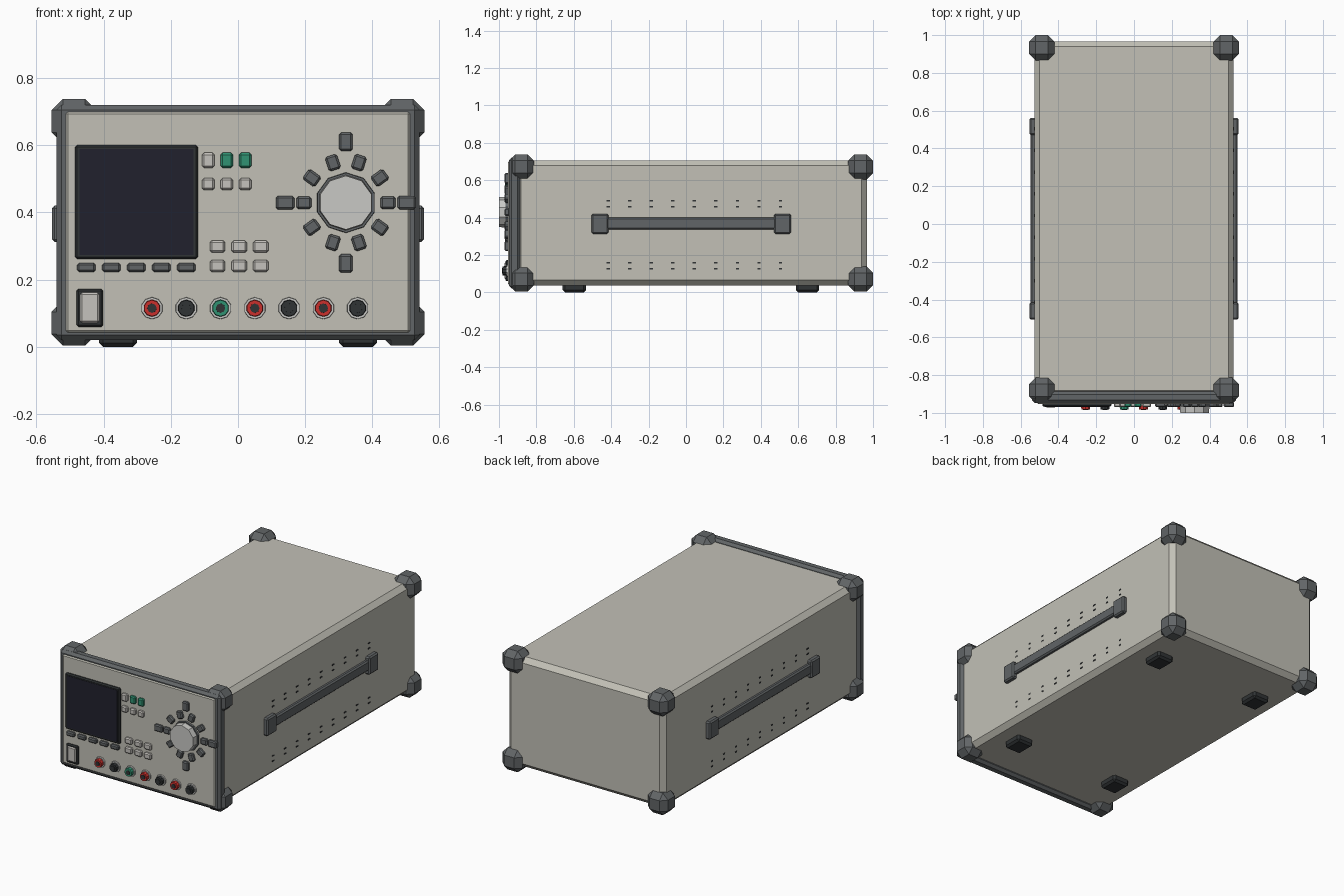
import bpy, bmesh, math
from mathutils import Matrix, Vector

if "Cube" in bpy.data.objects:
    bpy.data.objects.remove(bpy.data.objects["Cube"])


def mat(name, r, g, b):
    m = bpy.data.materials.new(name)
    m.diffuse_color = (r, g, b, 1)
    m.use_nodes = True
    m.node_tree.nodes["Principled BSDF"].inputs["Base Color"].default_value = m.diffuse_color
    return m


BEIGE = mat("warm grey", 0.54, 0.53, 0.47)
DARK = mat("dark grey", 0.12, 0.13, 0.135)
BLACK = mat("black", 0.03, 0.034, 0.036)
NAVY = mat("screen navy", 0.015, 0.015, 0.026)
LIGHT = mat("light grey", 0.56, 0.54, 0.51)
SILVER = mat("silver", 0.58, 0.58, 0.56)
GREEN = mat("green", 0.03, 0.29, 0.17)
RED = mat("red", 0.6, 0.03, 0.025)


def finish(name, bm, m):
    me = bpy.data.meshes.new(name)
    bm.to_mesh(me)
    bm.free()
    me.materials.append(m)
    ob = bpy.data.objects.new(name, me)
    bpy.context.collection.objects.link(ob)
    return ob


def box(name, lo, hi, m, bevel=0.0, turn=0.0):
    """Chamfered box between two corners, optionally turned about y."""
    lo, hi = Vector(lo), Vector(hi)
    bm = bmesh.new()
    bmesh.ops.create_cube(bm, size=1)
    bmesh.ops.scale(bm, vec=hi - lo, verts=bm.verts)
    if bevel:
        bmesh.ops.bevel(bm, geom=bm.edges[:], offset=bevel, segments=1, affect='EDGES')
    bm.transform(Matrix.Translation((lo + hi) / 2) @ Matrix.Rotation(turn, 4, 'Y'))
    return finish(name, bm, m)


def disc(name, x, z, r1, r2, y0, y1, m, sides):
    """Round part facing the front, from y0 (radius r1) out to y1 (radius r2)."""
    bm = bmesh.new()
    bmesh.ops.create_cone(bm, cap_ends=True, segments=sides, radius1=r1, radius2=r2, depth=y0 - y1)
    bm.transform(Matrix.Translation((x, (y0 + y1) / 2, z)) @ Matrix.Rotation(math.pi / 2, 4, 'X'))
    return finish(name, bm, m)


PANEL = -0.953


def key(name, x, z, w, h, m, out=0.017, turn=0.0, bevel=0.006):
    return box(name, (x - w / 2, PANEL - out, z - h / 2), (x + w / 2, PANEL + 0.01, z + h / 2), m, bevel, turn)


# Case, front bezel and front panel
box("case", (-0.527, -0.91, 0.037), (0.527, 0.967, 0.705), BEIGE, 0.028)
box("front_bezel", (-0.54, -0.947, 0.02), (0.54, -0.887, 0.72), DARK, 0.015)
box("front_panel", (-0.512, PANEL, 0.042), (0.512, -0.93, 0.699), BEIGE, 0.006)

# Corner bumpers, feet, side handles and vent slots
for s, side in ((-1, "left"), (1, "right")):
    for y, end in ((-0.88, "front"), (0.933, "back")):
        for z, lev in ((0.071, "lower"), (0.671, "upper")):
            c = Vector((s * 0.488, y, z))
            h = Vector((0.067,) * 3)
            box(f"{lev}_{end}_{side}_bumper", c - h, c + h, DARK, 0.034)
    for y, end in ((-0.597, "front"), (0.65, "back")):
        box(f"{end}_{side}_foot", (s * 0.357 - 0.056, y - 0.062, 0), (s * 0.357 + 0.056, y + 0.062, 0.05), BLACK, 0.012)
    box(f"{side}_handle_bar", (s * 0.533 - 0.014, -0.45, 0.337), (s * 0.533 + 0.014, 0.5, 0.4), DARK, 0.008)
    for y in (-0.46, 0.516):
        box(f"{side}_handle_end", (s * 0.536 - 0.018, y - 0.045, 0.312), (s * 0.536 + 0.018, y + 0.045, 0.42), DARK, 0.008)
    for i in range(9):
        for z in (0.49, 0.458, 0.158, 0.126):
            y = -0.415 + 0.115 * i
            box(f"{side}_vent_slot", (s * 0.526 - 0.003, y - 0.009, z - 0.004), (s * 0.526 + 0.003, y + 0.009, z + 0.004), BLACK)

# Screen and the soft keys below it
key("screen_frame", -0.302, 0.431, 0.365, 0.338, BLACK, 0.014)
key("screen", -0.302, 0.431, 0.338, 0.314, NAVY, 0.016, bevel=0)
for i in range(5):
    key("soft_key", -0.451 + 0.0743 * i, 0.236, 0.055, 0.027, DARK)

# Power switch
key("power_switch_frame", -0.441, 0.116, 0.08, 0.113, BLACK, 0.012)
key("power_switch", -0.441, 0.116, 0.057, 0.09, LIGHT, 0.018)

# Function keys and keypad
for i in range(3):
    x = -0.088 + 0.055 * i
    key("output_key", x, 0.555, 0.037, 0.045, GREEN if i else LIGHT)
    key("function_key", x, 0.484, 0.037, 0.036, LIGHT)
    for z in (0.298, 0.241):
        key("keypad_key", -0.061 + 0.0645 * i, z, 0.046, 0.036, LIGHT)

# Dial with its ring of keys and four arrow keys
DX, DZ = 0.321, 0.429
disc("dial_base", DX, DZ, 0.091, 0.089, PANEL + 0.01, PANEL - 0.012, DARK, 10)
disc("dial_knob", DX, DZ, 0.083, 0.08, PANEL, -1.0, SILVER, 10)
for i in range(10):
    a = i * math.tau / 10
    key("ring_key", DX + 0.125 * math.cos(a), DZ + 0.125 * math.sin(a), 0.045, 0.037, DARK, turn=-a)
for i in range(4):
    a = i * math.pi / 2
    key("arrow_key", DX + 0.181 * math.cos(a), DZ + 0.181 * math.sin(a), 0.055, 0.04, DARK, turn=-a)

# Row of output terminals
for i, m in enumerate((RED, BLACK, GREEN, RED, BLACK, RED, BLACK)):
    x, z = -0.256 + 0.102 * i, 0.115
    disc("terminal_collar", x, z, 0.034, 0.032, PANEL + 0.01, PANEL - 0.008, SILVER, 10)
    disc("terminal_cap", x, z, 0.026, 0.024, PANEL, -0.981, m, 10)
    disc("terminal_core", x, z, 0.015, 0.014, PANEL, -0.985, BLACK, 8)
